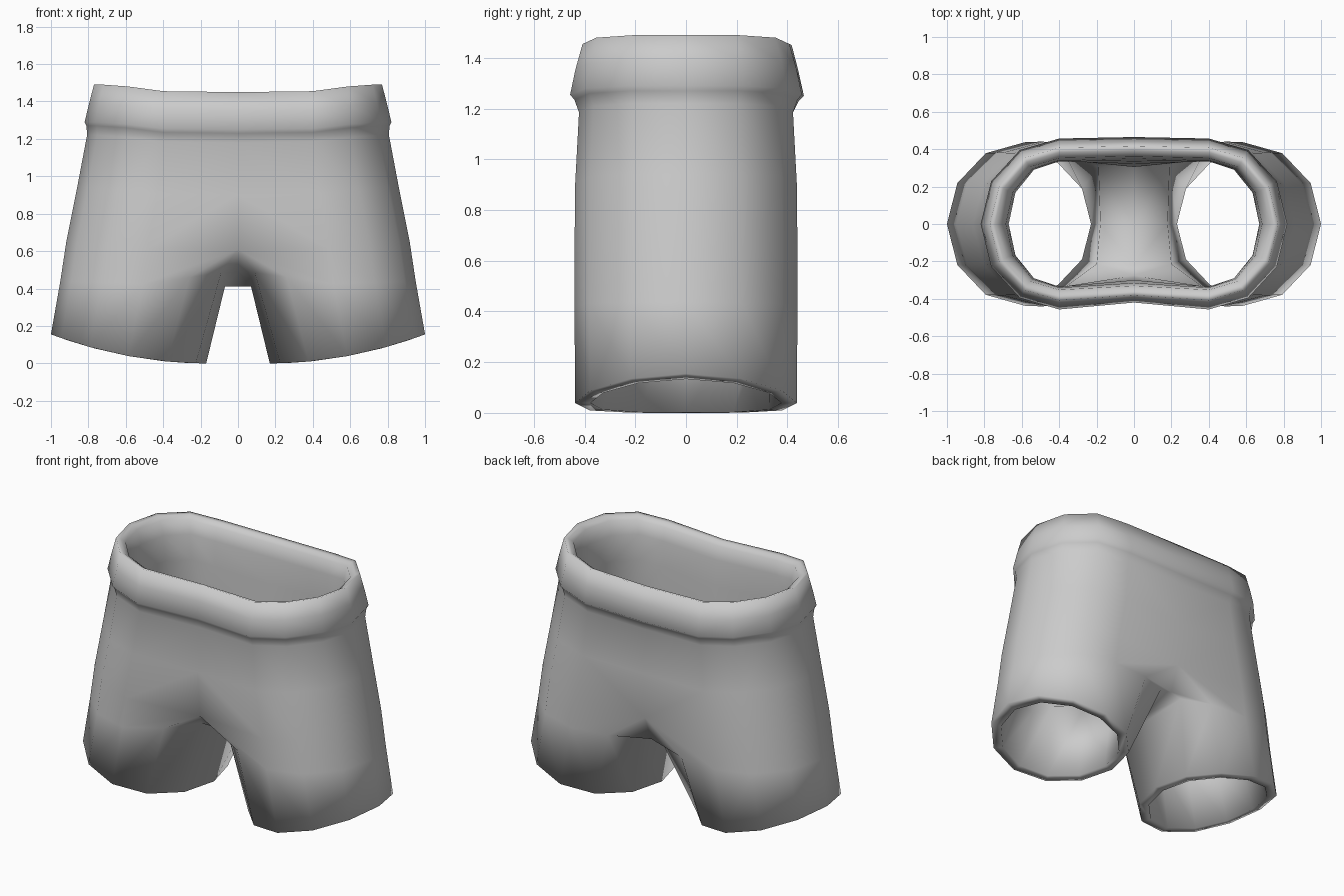
import bpy
import bmesh
from math import sin, cos, radians

cube = bpy.data.objects.get("Cube")
if cube:
    bpy.data.objects.remove(cube)

fabric = bpy.data.materials.new("grey_fabric")
fabric.use_nodes = True
GREY = (0.6, 0.6, 0.6, 1)
fabric.diffuse_color = GREY
fabric.node_tree.nodes["Principled BSDF"].inputs["Base Color"].default_value = GREY

bm = bmesh.new()


def waist_ring(z, cx, rx, ry, front, back, inset=0):
    """Half ring from front centre around the left side to back centre, higher at the side."""
    verts = [bm.verts.new((0, front + inset, z))]
    for a in range(-90, 91, 30):
        lift = {0: 0.04, 30: 0.04, 60: 0.03, 90: 0.005}[abs(a)]
        x = cx + (rx - inset) * cos(radians(a))
        y = (ry - 0.8 * inset) * sin(radians(a))
        verts.append(bm.verts.new((x, y, z + lift)))
    verts.append(bm.verts.new((0, back - inset, z)))
    return verts


def leg_ring(cx, rx, ry, height):
    """Full ring of twelve points; height gives z for each x."""
    verts = []
    for a in range(-90, 270, 30):
        x = cx + rx * cos(radians(a))
        verts.append(bm.verts.new((x, ry * sin(radians(a)), height(x))))
    return verts


def bridge(upper, lower, closed=False):
    n = len(upper)
    for i in range(n if closed else n - 1):
        j = (i + 1) % n
        bm.faces.new((upper[i], lower[i], lower[j], upper[j]))


def shell(top_rows, inset, hem_inset):
    """One layer of cloth from the waist to the hem; returns its first and last rings."""
    rings = [waist_ring(*row) for row in top_rows]
    rings.append(waist_ring(0.90, 0.43, 0.43, 0.437, -0.405, 0.432, inset))
    rings.append(waist_ring(0.61, 0.485, 0.433, 0.44, -0.385, 0.415, inset))
    for upper, lower in zip(rings, rings[1:]):
        bridge(upper, lower)
    low = rings[-1]
    thigh = leg_ring(0.51, 0.44 - inset, 0.44 - 0.8 * inset, lambda x: 0.41 + 0.03 * x)

    # Inner thigh points, drawn in to meet the gusset
    inner = ((0.26, 0.42, 0.43), (0.08, 0.345, 0.435), (0.07, 0, 0.41),
             (0.09, -0.24, 0.485), (0.26, -0.38, 0.46))
    for v, (x, y, z) in zip(thigh[7:], inner):
        v.co = (x + inset, y * (1 - inset), z + 0.5 * inset)
    hem = leg_ring(0.585, 0.415 - hem_inset, 0.437 - hem_inset,
                   lambda x: 0.225 * max(x - 0.17, 0) ** 2)
    bridge(low[1:8], thigh[:7])
    bridge(thigh, hem, closed=True)

    # Gusset between the legs
    rise = 0.5 * inset
    front_mid, centre, back_mid = (bm.verts.new((0, y * (1 - inset), z + rise)) for y, z in (
        (-0.25, 0.49), (0, 0.41), (0.35, 0.45)))
    for quad in (
            (low[0], thigh[11], thigh[0], low[1]),
            (low[0], front_mid, thigh[10], thigh[11]),
            (front_mid, centre, thigh[9], thigh[10]),
            (centre, back_mid, thigh[8], thigh[9]),
            (back_mid, low[8], thigh[7], thigh[8]),
            (low[8], low[7], thigh[6], thigh[7])):
        bm.faces.new(quad)
    return rings[0], hem


# Outer layer with the rolled waistband, then the lining
rim, outer_hem = shell((
    (1.425, 0.40, 0.315, 0.352, -0.33, 0.362),
    (1.445, 0.40, 0.345, 0.382, -0.36, 0.392),
    (1.45, 0.40, 0.370, 0.408, -0.38, 0.417),
    (1.35, 0.40, 0.396, 0.436, -0.402, 0.443),
    (1.25, 0.40, 0.420, 0.457, -0.42, 0.465),
    (1.23, 0.40, 0.410, 0.440, -0.405, 0.445),
    (1.18, 0.40, 0.407, 0.422, -0.39, 0.42)), 0, 0)
lining_top, lining_hem = shell((
    (1.34, 0.40, 0.285, 0.340, -0.315, 0.35),
    (1.18, 0.40, 0.270, 0.335, -0.30, 0.335)), 0.11, 0.06)
bridge(rim, lining_top)
bridge(outer_hem, lining_hem, closed=True)
bmesh.ops.recalc_face_normals(bm, faces=bm.faces)

mesh = bpy.data.meshes.new("shorts")
bm.to_mesh(mesh)
bm.free()
mesh.materials.append(fabric)
shorts = bpy.data.objects.new("shorts", mesh)
bpy.context.collection.objects.link(shorts)
mirror = shorts.modifiers.new("mirror", 'MIRROR')
mirror.use_clip = True

# Soft shading across the cloth
bpy.ops.object.select_all(action='DESELECT')
shorts.select_set(True)
bpy.context.view_layer.objects.active = shorts
bpy.ops.object.shade_smooth_by_angle(angle=radians(100))
